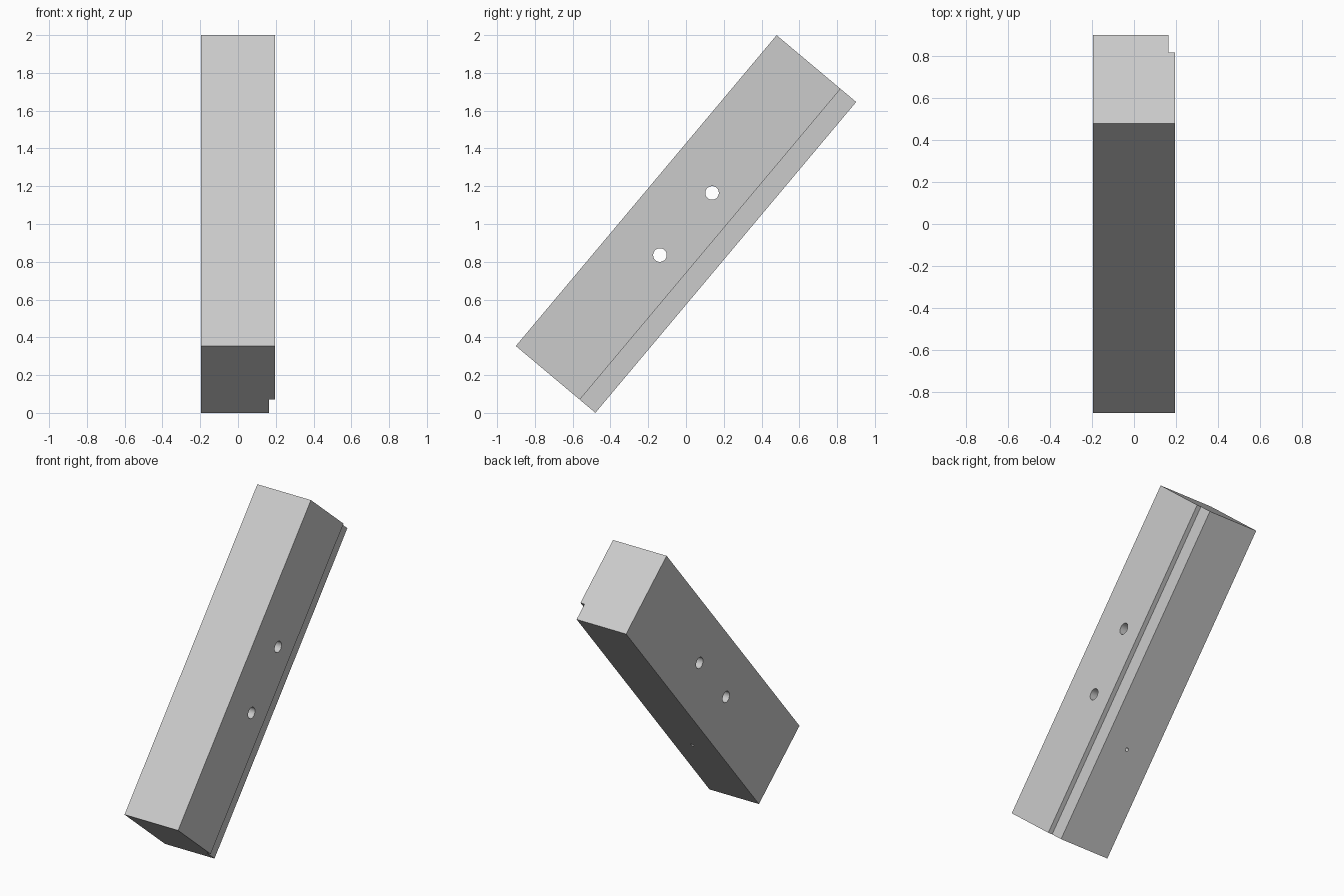
import bpy
import bmesh
from math import radians
from mathutils import Matrix, Vector

cube = bpy.data.objects.get("Cube")
if cube:
    bpy.data.objects.remove(cube, do_unlink=True)

# Bar dimensions: local x is thickness, y is width, z is length
LENGTH, WIDTH, THICK = 2.148, 0.55, 0.39
REBATE_WIDTH, REBATE_DEPTH = 0.108, 0.03
HOLE_SPACING = LENGTH / 10
PIN_DEPTH = 0.15

grey = bpy.data.materials.new("light grey")
grey.use_nodes = True
colour = (0.6, 0.6, 0.6, 1)
grey.diffuse_color = colour
grey.node_tree.nodes["Principled BSDF"].inputs["Base Color"].default_value = colour


def make_object(name, bm):
    bmesh.ops.recalc_face_normals(bm, faces=bm.faces)
    mesh = bpy.data.meshes.new(name)
    bm.to_mesh(mesh)
    bm.free()
    mesh.materials.append(grey)
    obj = bpy.data.objects.new(name, mesh)
    bpy.context.collection.objects.link(obj)
    return obj


def drill(target, name, radius, depth, centre, axis):
    """Cut a round hole into the target."""
    bm = bmesh.new()
    turn = Matrix.Rotation(radians(90), 4, axis)
    bmesh.ops.create_cone(bm, cap_ends=True, segments=32, radius1=radius,
                          radius2=radius, depth=depth,
                          matrix=Matrix.Translation(centre) @ turn)
    cutter = make_object(name, bm)
    cutter.hide_render = True
    mod = target.modifiers.new(name, 'BOOLEAN')
    mod.operation = 'DIFFERENCE'
    mod.solver = 'EXACT'
    mod.object = cutter
    bpy.context.view_layer.objects.active = target
    bpy.ops.object.modifier_apply(modifier=mod.name)
    bpy.data.objects.remove(cutter, do_unlink=True)


# Bar: rectangular section with a shallow rebate along one lower edge
x, y = THICK / 2, WIDTH / 2
section = [(-x, -y), (x, -y), (x, y - REBATE_WIDTH),
           (x - REBATE_DEPTH, y - REBATE_WIDTH), (x - REBATE_DEPTH, y), (-x, y)]
bm = bmesh.new()
face = bm.faces.new([bm.verts.new((px, py, -LENGTH / 2)) for px, py in section])
extruded = bmesh.ops.extrude_face_region(bm, geom=[face])["geom"]
bmesh.ops.translate(bm, vec=(0, 0, LENGTH),
                    verts=[v for v in extruded if isinstance(v, bmesh.types.BMVert)])
bar = make_object("slanted_bar", bm)

# Two through holes across the thickness
for side in (-1, 1):
    drill(bar, "through_hole", 0.036, THICK * 2, Vector((0, 0, side * HOLE_SPACING)), 'Y')

# Small blind pin hole in the underside
drill(bar, "pin_hole", 0.011, PIN_DEPTH * 2, Vector((0, y, -2 * HOLE_SPACING)), 'X')

# Smooth the hole walls, then lean the bar back
bpy.ops.object.select_all(action='DESELECT')
bar.select_set(True)
bpy.context.view_layer.objects.active = bar
bpy.ops.object.shade_smooth_by_angle(angle=radians(30))
bar.rotation_euler.x = radians(-40)
bar.location.z = 1
